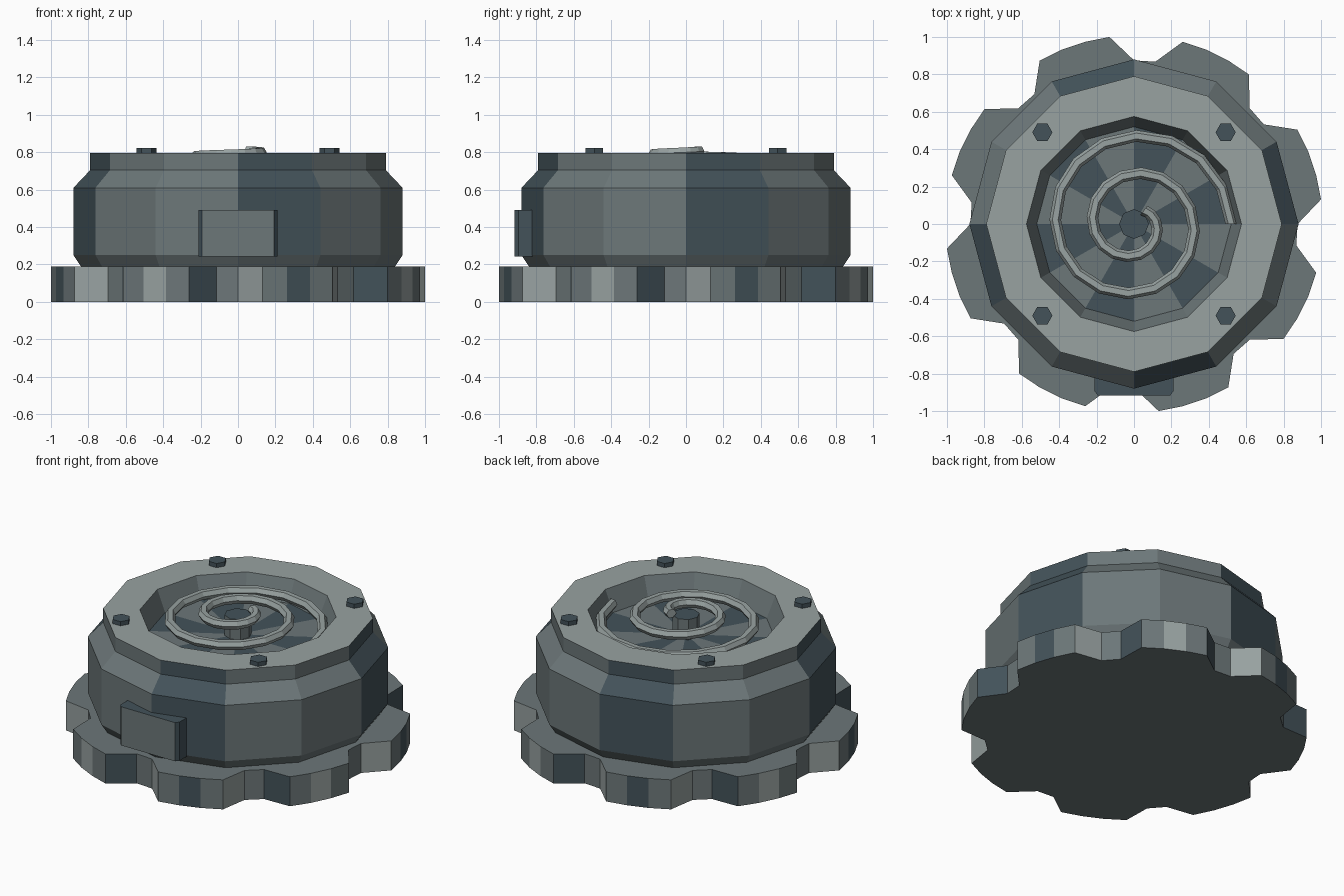
import bpy, bmesh, math
from math import cos, sin, radians, pi

if "Cube" in bpy.data.objects:
    bpy.data.objects.remove(bpy.data.objects["Cube"])

def material(name, rgb):
    m = bpy.data.materials.new(name)
    m.diffuse_color = (*rgb, 1)
    m.use_nodes = True
    m.node_tree.nodes["Principled BSDF"].inputs["Base Color"].default_value = m.diffuse_color
    return m

MATS = [material("mid_steel", (0.150, 0.184, 0.190)),
        material("light_steel", (0.314, 0.361, 0.356)),
        material("dark_steel", (0.056, 0.085, 0.101))]
MID, LIGHT, DARK = 0, 1, 2

def finish(name, bm):
    bmesh.ops.recalc_face_normals(bm, faces=bm.faces)
    me = bpy.data.meshes.new(name)
    bm.to_mesh(me)
    bm.free()
    for m in MATS:
        me.materials.append(m)
    ob = bpy.data.objects.new(name, me)
    bpy.context.collection.objects.link(ob)
    return ob

def prism(name, pts, z0, z1, cap, side):
    """Extruded outline; side(j) gives the colour of wall j."""
    bm = bmesh.new()
    lo = [bm.verts.new((x, y, z0)) for x, y in pts]
    hi = [bm.verts.new((x, y, z1)) for x, y in pts]
    bm.faces.new(lo).material_index = cap
    bm.faces.new(hi).material_index = cap
    n = len(pts)
    for j in range(n):
        k = (j + 1) % n
        bm.faces.new((lo[j], lo[k], hi[k], hi[j])).material_index = side(j)
    return finish(name, bm)

def polar(r, deg):
    return r * cos(radians(deg)), r * sin(radians(deg))

def ngon(n, r, cx=0, cy=0):
    return [(cx + r * cos(2 * pi * i / n), cy + r * sin(2 * pi * i / n)) for i in range(n)]

# gear base: eight teeth, wall colours repeat every four faces
gear = [polar(0.875 if i % 6 in (0, 5) else 1.0086, i * 7.5) for i in range(48)]
prism("gear_base", gear, 0, 0.19, MID, lambda j: (LIGHT, MID, DARK, MID)[j % 4])

# twelve-sided housing with a recessed dish
profile = [(0.84, 0.19), (0.88, 0.25), (0.88, 0.61), (0.79, 0.705), (0.79, 0.795),
           (0.575, 0.795), (0.52, 0.66)]

def housing_colour(band, j):
    if band in (1, 2, 3):
        return DARK if j % 3 == 0 else MID
    return LIGHT if band == 4 else MID

bm = bmesh.new()
rings = [[bm.verts.new((*p, z)) for p in ngon(12, r)] for r, z in profile]
for b in range(len(rings) - 1):
    for j in range(12):
        k = (j + 1) % 12
        f = bm.faces.new((rings[b][j], rings[b][k], rings[b + 1][k], rings[b + 1][j]))
        f.material_index = housing_colour(b, j)
centre = bm.verts.new((0, 0, 0.66))
for j in range(12):  # dish floor in alternating sectors
    f = bm.faces.new((rings[-1][j], rings[-1][(j + 1) % 12], centre))
    f.material_index = DARK if j % 2 == 0 else MID
bm.faces.new(rings[0])
finish("housing", bm)

# hub post in the dish
prism("hub_post", ngon(8, 0.08), 0.655, 0.79, DARK, lambda j: MID)

# spiral coil, winding clockwise outward and sinking slightly
bm = bmesh.new()
sections = []
steps = 35
for i in range(steps + 1):
    q = 0.4 + 8.6 * i / steps      # quarter turns
    a, r, z = (1 - q) * 90, 0.07 + 0.05 * q, 0.81 - 0.01 * q
    ring = []
    for s in range(6):
        t = 2 * pi * s / 6
        ring.append(bm.verts.new((*polar(r + 0.031 * cos(t), a), z + 0.03 * sin(t))))
    sections.append(ring)
for A, B in zip(sections, sections[1:]):
    for s in range(6):
        t = (s + 1) % 6
        bm.faces.new((A[s], A[t], B[t], B[s]))
bm.faces.new(sections[0])
bm.faces.new(sections[-1])
for f in bm.faces:
    f.material_index = LIGHT
finish("spiral_coil", bm)

# hex bolts on the rim
for sx in (-1, 1):
    for sy in (-1, 1):
        prism("rim_bolt", ngon(6, 0.054, 0.49 * sx, 0.49 * sy), 0.79, 0.822, DARK, lambda j: DARK)

# front plate with chamfered upright edges
plate = [(-0.21, -0.80), (-0.21, -0.895), (-0.193, -0.917),
         (0.193, -0.917), (0.21, -0.895), (0.21, -0.80)]
prism("front_plate", plate, 0.243, 0.492, DARK, lambda j: MID if j == 2 else DARK)
